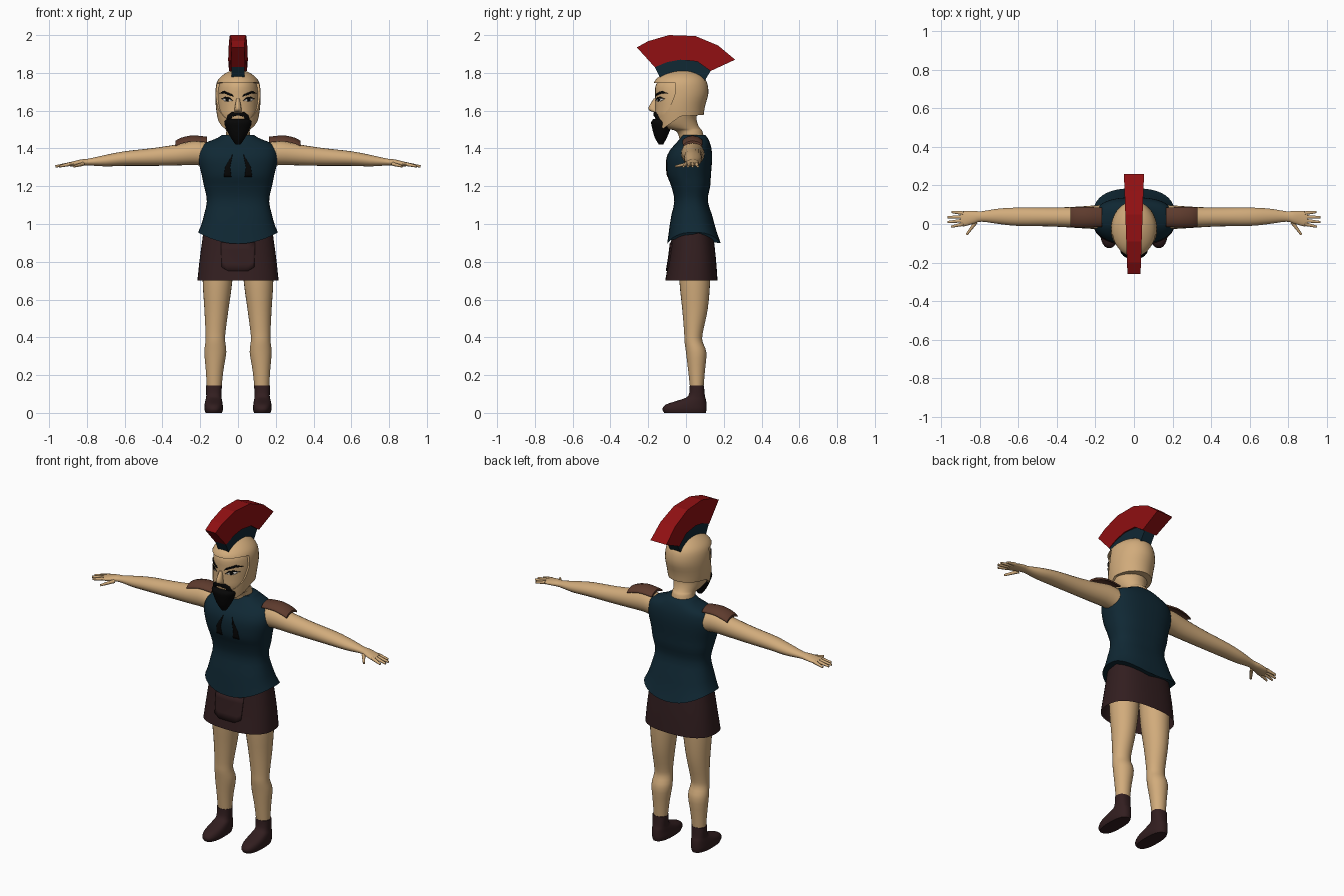
import bpy
import bmesh
from math import cos, sin, pi, copysign
from mathutils import Vector
from mathutils.bvhtree import BVHTree

default_cube = bpy.data.objects.get("Cube")
if default_cube:
    bpy.data.objects.remove(default_cube, do_unlink=True)


def material(name, *rgb):
    mat = bpy.data.materials.new(name)
    mat.use_nodes = True
    colour = (*rgb, 1)
    mat.diffuse_color = colour
    mat.node_tree.nodes["Principled BSDF"].inputs["Base Color"].default_value = colour
    return mat


skin = material("tan skin", .64, .41, .2)
teal = material("dark teal cloth", .005, .021, .034)
brown = material("dark brown cloth", .032, .013, .014)
leather = material("leather brown", .11, .043, .026)
red = material("crest red", .28, .005, .006)
black = material("hair black", .002, .002, .002)
white = material("eye white", .7, .66, .6)


def finish(name, bm, mat, smooth=True, recalc=True):
    """Turn a bmesh into a named, coloured object."""
    if recalc:
        bmesh.ops.recalc_face_normals(bm, faces=bm.faces)
    mesh = bpy.data.meshes.new(name)
    bm.to_mesh(mesh)
    bm.free()
    mesh.materials.append(mat)
    obj = bpy.data.objects.new(name, mesh)
    bpy.context.collection.objects.link(obj)
    if smooth:
        bpy.ops.object.select_all(action='DESELECT')
        obj.select_set(True)
        bpy.context.view_layer.objects.active = obj
        bpy.ops.object.shade_smooth_by_angle(angle=pi / 4)
    return obj


def catmull(rings, steps):
    """Smoothly interpolate a list of number tuples."""
    out = []
    for i in range(len(rings) - 1):
        p0, p1 = rings[max(i - 1, 0)], rings[i]
        p2, p3 = rings[i + 1], rings[min(i + 2, len(rings) - 1)]
        for k in range(steps):
            t = k / steps
            out.append([b + t * ((c - a) + t * ((2 * a - 5 * b + 4 * c - d)
                        + t * (3 * b - a - 3 * c + d))) / 2
                        for a, b, c, d in zip(p0, p1, p2, p3)])
    return out + [rings[-1]]


def loft(name, axis, rings, mat, side=1, count=28, power=2, caps=True, steps=3, bend=None):
    """Rings are (position, low a, high a, low b, high b) across the axis."""
    bm = bmesh.new()
    loops = []
    for t, a0, a1, b0, b1 in catmull(rings, steps):
        loop = []
        for i in range(count):
            c, s = cos(2 * pi * i / count), sin(2 * pi * i / count)
            a = (a0 + a1) / 2 + (a1 - a0) / 2 * copysign(abs(c) ** (2 / power), c)
            b = (b0 + b1) / 2 + (b1 - b0) / 2 * copysign(abs(s) ** (2 / power), s)
            co = Vector((a, b, t) if axis == "z" else (t, a, b))
            if bend:
                co.z += bend(co)
            co.x *= side
            loop.append(bm.verts.new(co))
        loops.append(loop)
    for lo, hi in zip(loops, loops[1:]):
        for i in range(count):
            j = (i + 1) % count
            bm.faces.new((lo[i], lo[j], hi[j], hi[i]))
    if caps:
        bm.faces.new(loops[0])
        bm.faces.new(loops[-1])
    return finish(name, bm, mat)


def body(name, rings, mat, **options):
    """Symmetric upright loft from (z, half width, front y, back y)."""
    return loft(name, "z", [(z, -w, w, f, b) for z, w, f, b in rings], mat, **options)


def prism(name, outline, width, mat):
    """Side outline (y, z) extended both ways; width is a function of y."""
    bm = bmesh.new()
    sides = [[bm.verts.new((s * width(y), y, z)) for y, z in outline] for s in (-1, 1)]
    for loop in sides:
        bm.faces.new(loop)
    for i in range(len(outline)):
        j = (i + 1) % len(outline)
        bm.faces.new((sides[0][i], sides[0][j], sides[1][j], sides[1][i]))
    return finish(name, bm, mat, smooth=False)


def plate(name, outline, target, mat, lift, side=1):
    """Thin plate with an (x, z) outline laid on the front of a target."""
    tree = BVHTree.FromPolygons([v.co for v in target.data.vertices],
                                [p.vertices for p in target.data.polygons])
    bm = bmesh.new()
    face = bm.faces.new([bm.verts.new((side * x, 0, z)) for x, z in outline])
    face.normal_update()
    if face.normal.y > 0:
        face.normal_flip()
    bmesh.ops.triangulate(bm, faces=bm.faces)
    bmesh.ops.subdivide_edges(bm, edges=bm.edges, cuts=3, use_grid_fill=True)
    for v in bm.verts:
        hit = tree.ray_cast(Vector((v.co.x, -1, v.co.z)), Vector((0, 1, 0)))[0]
        v.co.y = hit.y if hit else -.1
    obj = finish(name, bm, mat, recalc=False)
    thick = obj.modifiers.new("thickness", "SOLIDIFY")
    thick.thickness, thick.offset = 2 * lift, 0
    return obj


# Tunic with a hem that dips at front and back
torso = body("tunic", [
    (.955, .212, -.1, .185), (1.02, .188, -.085, .15), (1.12, .165, -.062, .116),
    (1.2, .18, -.078, .128), (1.26, .192, -.1, .132), (1.34, .21, -.103, .138),
    (1.39, .206, -.085, .136), (1.425, .18, -.055, .128), (1.455, .11, -.03, .115),
    (1.472, .085, -.022, .1)], teal, power=2.5, count=40,
    bend=lambda co: -.06 * (1 - min(1, (co.x / .21) ** 2)) * max(0, min(1, (1.05 - co.z) / .095)))
mark = [(.028, 1.37), (.042, 1.3), (.035, 1.25), (.075, 1.25), (.068, 1.3)]

# Skirt with front panel
skirt = body("skirt", [(.7, .215, -.11, .167), (.82, .202, -.09, .158),
                       (.98, .18, -.07, .14)], brown, power=2.5, count=40, caps=False)
plate("skirt_panel", [(-.09, .9), (-.085, .77), (-.05, .75), (.05, .75), (.085, .77), (.09, .9)],
      skirt, brown, .006)

# Head and neck
head = body("head", [
    (1.43, .07, -.03, .1), (1.49, .062, -.05, .087), (1.505, .07, -.11, .075),
    (1.53, .085, -.15, .062), (1.57, .1, -.163, .056), (1.62, .107, -.163, .08),
    (1.68, .11, -.163, .105), (1.74, .1, -.158, .1), (1.78, .07, -.11, .07),
    (1.795, .01, -.03, .01)], skin, count=36)
loft("nose", "z", [(1.665, -.009, .009, -.17, -.14), (1.612, -.018, .018, -.2, -.14),
                   (1.594, -.02, .02, -.178, -.14)], skin, count=12)

# Helmet shell with face opening and cheek guards
helmet = body("helmet", [
    (1.48, .095, -.15, .08), (1.55, .107, -.16, .09), (1.62, .117, -.166, .1),
    (1.69, .12, -.171, .118), (1.75, .112, -.169, .111), (1.785, .085, -.135, .085),
    (1.808, .045, -.075, .04), (1.815, .006, -.02, .0)], skin, count=36)
cutter = prism("helmet_cutter", [
    (-.3, 1.735), (-.12, 1.75), (-.055, 1.745), (-.06, 1.68), (-.09, 1.61), (-.155, 1.54),
    (-.12, 1.505), (-.03, 1.57), (.3, 1.59), (.3, 1.3), (-.3, 1.3)], lambda y: .3, skin)
cutter.hide_render = True
cutter.hide_set(True)
cut = helmet.modifiers.new("opening", "BOOLEAN")
cut.object, cut.solver = cutter, "EXACT"
depsgraph = bpy.context.evaluated_depsgraph_get()
helmet.data = bpy.data.meshes.new_from_object(helmet.evaluated_get(depsgraph))
helmet.modifiers.clear()
bpy.data.objects.remove(cutter, do_unlink=True)

# Crest and its holder
arc = [(-.165, 1.83), (-.1, 1.857), (-.03, 1.87), (.06, 1.86), (.13, 1.81)]
prism("crest", [(-.26, 1.935), (-.2, 1.968), (-.09, 2), (.05, 1.995), (.17, 1.945), (.26, 1.87)]
      + arc[::-1], lambda y: .043 + .035 * y, red)
prism("crest_holder", arc + [(.1, 1.76), (.03, 1.79), (-.07, 1.79), (-.135, 1.77)],
      lambda y: .035, teal)

# Beard and moustache
body("beard", [(1.422, .014, -.145, -.12), (1.46, .04, -.166, -.1), (1.51, .064, -.18, -.08),
               (1.54, .072, -.184, -.08), (1.556, .06, -.172, -.09)], black)
half = [(.03, 1.592), (.05, 1.578), (.062, 1.54), (.038, 1.54), (.032, 1.568)]
plate("moustache", [(0, 1.59)] + half + [(0, 1.576)] + [(-x, z) for x, z in half[::-1]],
      head, black, .009)

# Paired parts
for label, side in (("left", 1), ("right", -1)):
    plate(label + "_chest_mark", mark, torso, black, .003, side)
    plate(label + "_eye", [(.03, 1.652), (.045, 1.664), (.065, 1.668), (.085, 1.66),
                           (.065, 1.648)], head, white, .001, side)
    plate(label + "_iris", [(.057 + .009 * cos(a * pi / 4), 1.658 + .009 * sin(a * pi / 4))
                            for a in range(8)], head, black, .002, side)
    plate(label + "_upper_lid", [(.026, 1.652), (.045, 1.67), (.067, 1.674), (.09, 1.662),
                                 (.065, 1.666), (.045, 1.662)], head, black, .003, side)
    plate(label + "_eyebrow", [(.022, 1.674), (.03, 1.686), (.075, 1.705), (.097, 1.69),
                               (.075, 1.692)], head, black, .004, side)

    loft(label + "_arm", "x", [
        (.14, -.025, .1, 1.3, 1.425), (.22, -.025, .095, 1.312, 1.44),
        (.33, -.018, .088, 1.31, 1.42), (.45, -.012, .085, 1.308, 1.402),
        (.6, -.01, .085, 1.308, 1.385), (.7, 0, .08, 1.305, 1.366),
        (.79, .012, .066, 1.31, 1.346), (.83, .002, .068, 1.308, 1.342),
        (.88, -.012, .067, 1.305, 1.33), (.9, -.008, .063, 1.308, 1.325)],
        skin, side, count=20)

    # Four fingers and a thumb as tapered tubes
    fingers = bmesh.new()
    for x0, y0, x1, y1 in ((.885, .056, .945, .062), (.885, .037, .967, .035),
                           (.885, .018, .966, .01), (.885, 0, .947, -.014),
                           (.82, .01, .868, -.055)):
        start, end = Vector((side * x0, y0, 1.318)), Vector((side * x1, y1, 1.305))
        way = end - start
        made = bmesh.ops.create_cone(fingers, cap_ends=True, segments=10,
                                     radius1=.0105, radius2=.006, depth=way.length)
        turn = way.to_track_quat("Z", "Y")
        for v in made["verts"]:
            v.co = turn @ v.co + (start + end) / 2
    finish(label + "_fingers", fingers, skin)

    loft(label + "_shoulder_guard", "x", [
        (.165, -.015, .085, 1.448, 1.462), (.24, -.018, .088, 1.456, 1.469),
        (.3, -.018, .088, 1.444, 1.457), (.33, -.014, .084, 1.428, 1.441)],
        leather, side, power=5, bend=lambda co: -8 * (co.y - .035) ** 2)

    loft(label + "_leg", "z", [
        (.1, .09, .163, .025, .09), (.22, .078, .17, .012, .1), (.32, .062, .178, 0, .108),
        (.38, .068, .172, -.008, .087), (.43, .066, .172, -.01, .09),
        (.55, .05, .178, -.02, .115), (.7, .03, .187, -.035, .128),
        (.88, .02, .187, -.04, .13)], skin, side)

    loft(label + "_boot", "z", [
        (0, .085, .172, -.115, .105), (.02, .079, .178, -.125, .109),
        (.045, .081, .177, -.105, .109), (.068, .085, .172, -.035, .106),
        (.09, .088, .168, .012, .1), (.145, .085, .17, .02, .095)],
        brown, side, power=2.4)
